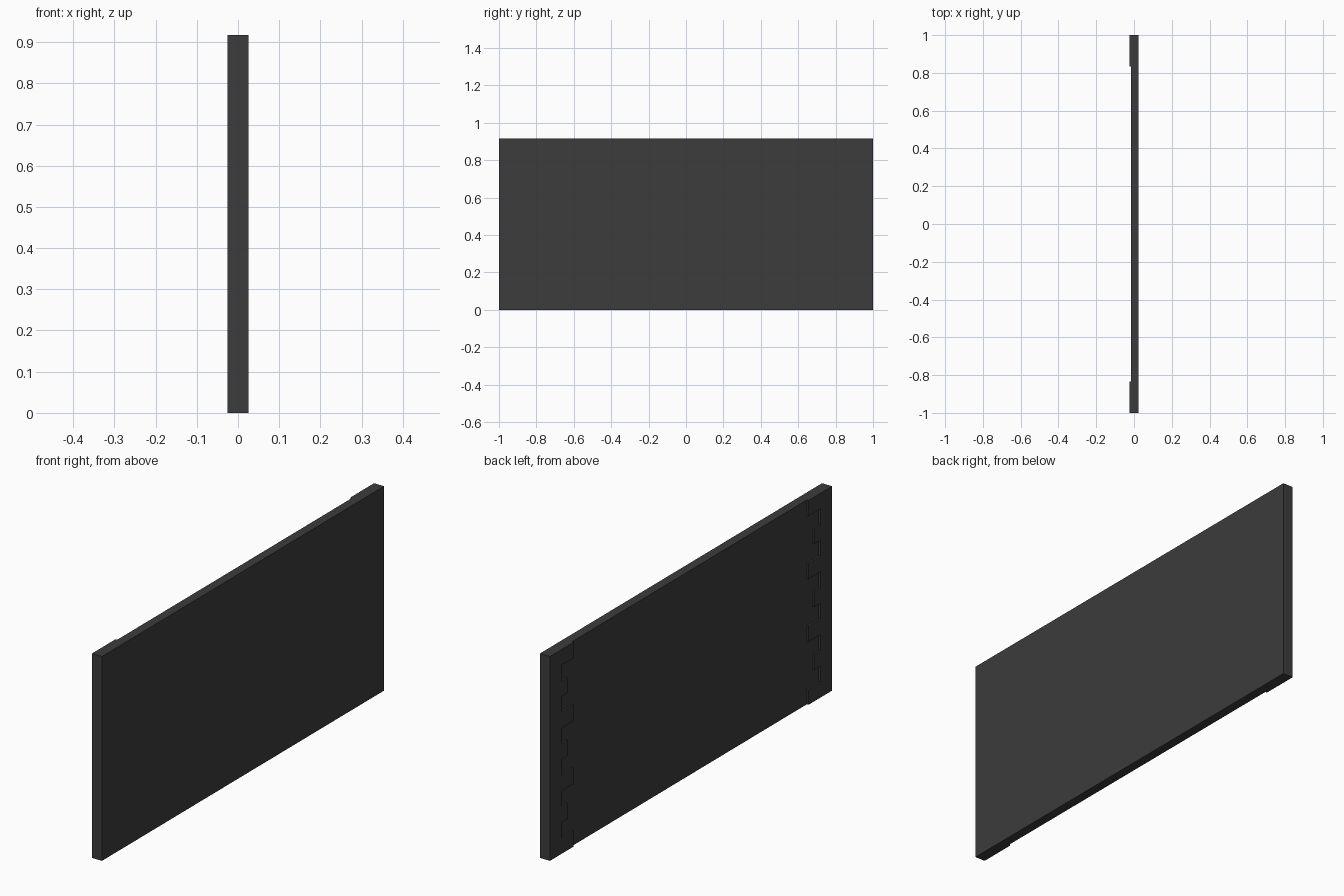
import bpy, bmesh
from mathutils import Vector

if "Cube" in bpy.data.objects:
    bpy.data.objects.remove(bpy.data.objects["Cube"])

U = 1 / 12                      # base unit
HEIGHT = 11 * U
X_BACK = 0.025                  # plain face
X_WALL = X_BACK - 0.5 * U       # recessed face between the quoins
X_QUOIN = -0.025                # raised quoin face
ROWS = 13
WIDTHS = [2 * U, U, 1.5 * U, U]  # repeating quoin lengths, bottom to top

stone = bpy.data.materials.new("dark_grey")
stone.diffuse_color = (0.045, 0.045, 0.045, 1)
stone.use_nodes = True
stone.node_tree.nodes["Principled BSDF"].inputs["Base Color"].default_value = stone.diffuse_color


def extrude_profile(name, profile, x0, x1):
    """Extrude a closed (y, z) outline from x0 to x1."""
    bm = bmesh.new()
    face = bm.faces.new([bm.verts.new((x0, y, z)) for y, z in profile])
    ext = bmesh.ops.extrude_face_region(bm, geom=[face])
    verts = [g for g in ext["geom"] if isinstance(g, bmesh.types.BMVert)]
    bmesh.ops.translate(bm, verts=verts, vec=Vector((x1 - x0, 0, 0)))
    bmesh.ops.recalc_face_normals(bm, faces=bm.faces)
    bmesh.ops.triangulate(bm, faces=[f for f in bm.faces if len(f.verts) > 4])
    mesh = bpy.data.meshes.new(name)
    bm.to_mesh(mesh)
    bm.free()
    mesh.materials.append(stone)
    obj = bpy.data.objects.new(name, mesh)
    bpy.context.collection.objects.link(obj)
    return obj


# Main wall slab
extrude_profile("wall_panel", [(-1, 0), (1, 0), (1, HEIGHT), (-1, HEIGHT)],
                X_WALL, X_BACK)

# Toothed corner quoins, one stepped outline mirrored to both ends
row = HEIGHT / ROWS
for side, name in ((1, "quoins_far_end"), (-1, "quoins_near_end")):
    outline = [(side, HEIGHT), (side, 0)]
    for i in range(ROWS):
        y = side * (1 - WIDTHS[i % 4])
        outline += [(y, i * row), (y, (i + 1) * row)]
    extrude_profile(name, outline, X_QUOIN, X_WALL)
